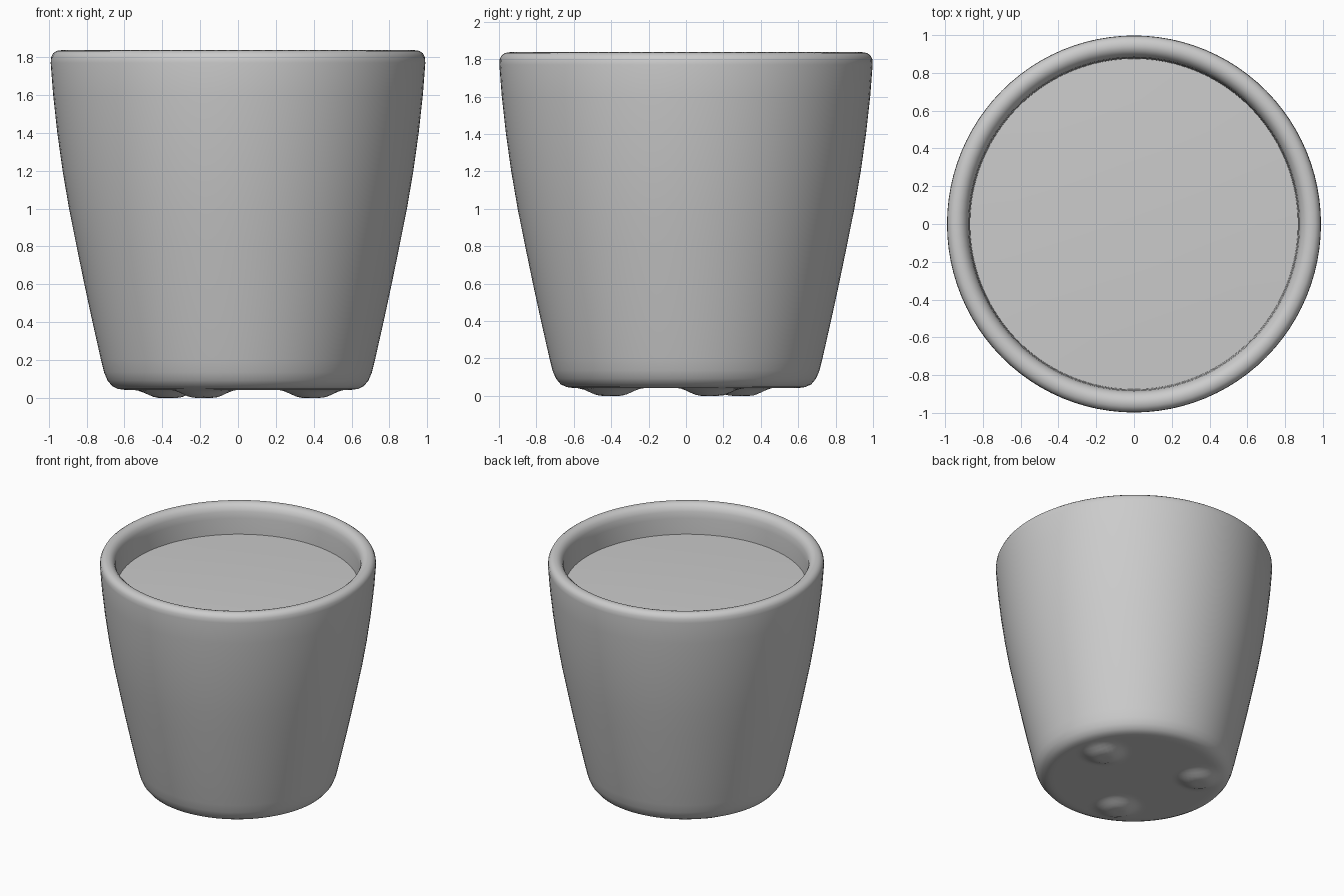
import bpy, bmesh, math

if "Cube" in bpy.data.objects:
    bpy.data.objects.remove(bpy.data.objects["Cube"])

SEG = 96
BASE_Z = .042
FEET = [(.39, .13), (-.37, .29), (-.18, -.40)]


def foot_drop(x, y):
    """Depth of the soft foot bumps moulded into the base."""
    d = min(math.hypot(x - fx, y - fy) for fx, fy in FEET)
    t = min(max((d - .05) / .13, 0), 1)
    return BASE_Z * (1 - t * t * (3 - 2 * t))


def lathe(name, profile):
    """Revolve an (r, z) profile around the z axis."""
    bm = bmesh.new()
    vs = [bm.verts.new((r, 0, z)) for r, z in profile]
    edges = [bm.edges.new(p) for p in zip(vs, vs[1:])]
    bmesh.ops.spin(bm, geom=vs + edges, cent=(0, 0, 0), axis=(0, 0, 1),
                   angle=math.tau, steps=SEG, use_duplicate=False)
    bmesh.ops.remove_doubles(bm, verts=bm.verts, dist=1e-4)
    # Three feet: push the base down locally
    for v in bm.verts:
        if v.co.z < BASE_Z + .003:
            v.co.z -= foot_drop(v.co.x, v.co.y)
    bmesh.ops.recalc_face_normals(bm, faces=bm.faces)
    mesh = bpy.data.meshes.new(name)
    bm.to_mesh(mesh)
    bm.free()
    obj = bpy.data.objects.new(name, mesh)
    bpy.context.collection.objects.link(obj)
    bpy.ops.object.select_all(action='DESELECT')
    obj.select_set(True)
    bpy.context.view_layer.objects.active = obj
    bpy.ops.object.shade_smooth_by_angle(angle=math.radians(50))
    return obj


# Cup: base, tapered wall and rolled rim, closed by a slightly domed fill
base = [(i * .03, BASE_Z) for i in range(21)]
wall = [(.635, .047), (.665, .062), (.69, .092), (.708, .135), (.724, .2),
        (.769, .4), (.812, .6), (.853, .8), (.893, 1.0), (.927, 1.2),
        (.955, 1.4), (.977, 1.6), (.99, 1.77)]
rim = [(.988, 1.80), (.978, 1.82), (.96, 1.833), (.935, 1.837),
       (.912, 1.831), (.89, 1.812), (.877, 1.78), (.872, 1.73)]
fill = [(.868, 1.605), (.65, 1.614), (.4, 1.621), (.2, 1.624), (0, 1.625)]
cup = lathe("cup_body", base + wall + rim + fill)
cup.scale.y = 1.008
